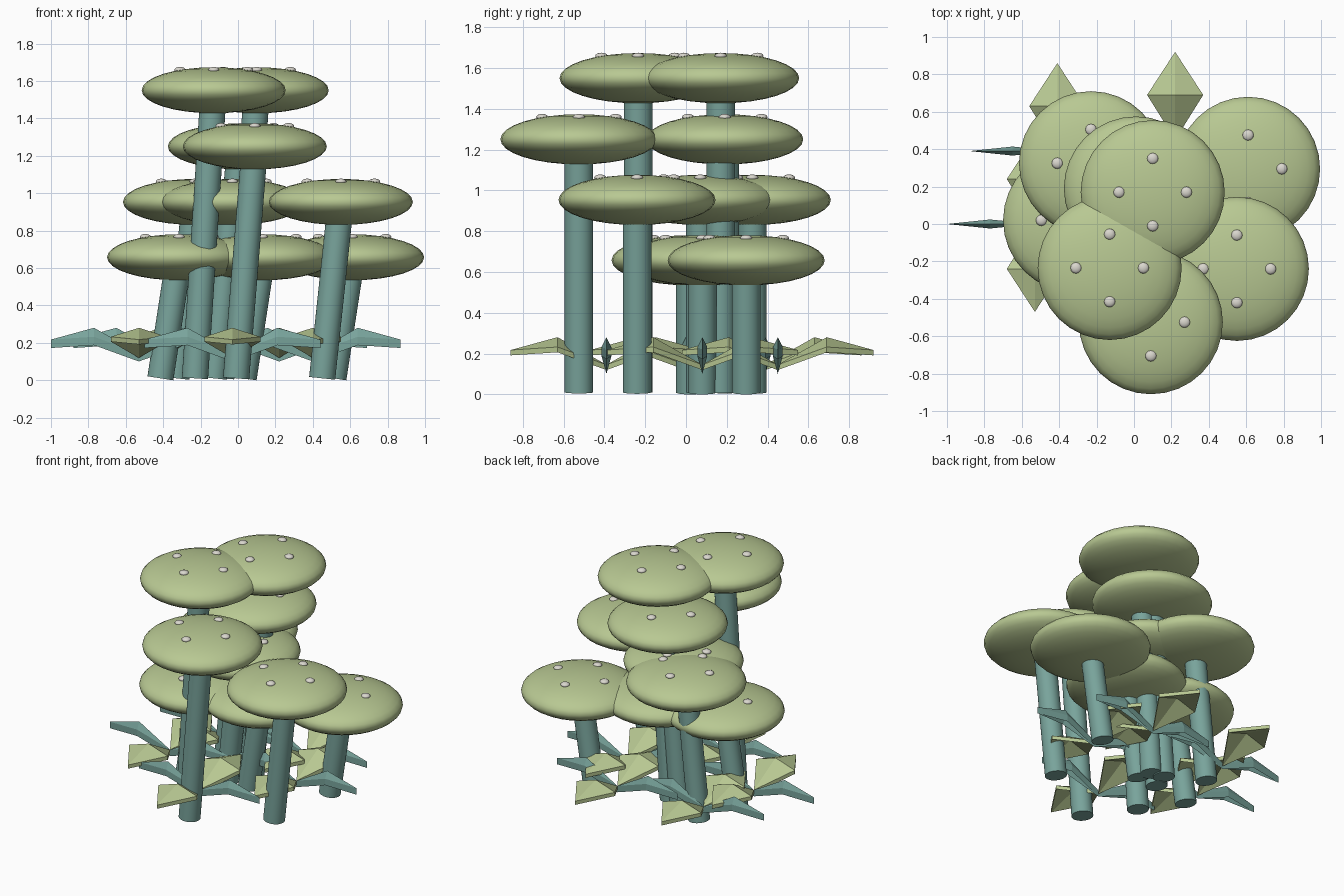
import bpy, bmesh, math
from mathutils import Vector, Matrix

if "Cube" in bpy.data.objects:
    bpy.data.objects.remove(bpy.data.objects["Cube"])


def material(name, rgb):
    m = bpy.data.materials.new(name)
    m.diffuse_color = (*rgb, 1)
    m.use_nodes = True
    m.node_tree.nodes["Principled BSDF"].inputs["Base Color"].default_value = m.diffuse_color
    return m


GREEN = material("pale_green", (0.48, 0.58, 0.29))
TEAL = material("dusty_teal", (0.19, 0.37, 0.33))
WHITE = material("spot_white", (0.70, 0.68, 0.62))


def finish(bm, name, mat, smooth=True):
    bmesh.ops.recalc_face_normals(bm, faces=bm.faces[:])
    mesh = bpy.data.meshes.new(name)
    bm.to_mesh(mesh)
    bm.free()
    mesh.materials.append(mat)
    ob = bpy.data.objects.new(name, mesh)
    bpy.context.collection.objects.link(ob)
    if smooth:
        bpy.ops.object.select_all(action='DESELECT')
        ob.select_set(True)
        bpy.context.view_layer.objects.active = ob
        bpy.ops.object.shade_smooth_by_angle(angle=math.radians(40))
    return ob


def ellipsoid(bm, centre, radius, height, segs, rings):
    mat = Matrix.Translation(centre) @ Matrix.Diagonal((radius, radius, height, 1))
    bmesh.ops.create_uvsphere(bm, u_segments=segs, v_segments=rings, radius=1, matrix=mat)


CAP_R, CAP_H, STEM_R, LEAN, SPOT_D = 0.385, 0.123, 0.07, 0.10, 0.18


def mushroom(x, y, z):
    top, base = Vector((x, y, z)), Vector((x - LEAN, y, 0.01))
    # leaning stem
    axis = top - base
    bm = bmesh.new()
    mat = Matrix.Translation((top + base) / 2) @ axis.to_track_quat('Z', 'Y').to_matrix().to_4x4()
    bmesh.ops.create_cone(bm, cap_ends=True, segments=32, radius1=STEM_R, radius2=STEM_R,
                          depth=axis.length, matrix=mat)
    finish(bm, "stem", TEAL)
    # flattened cap
    bm = bmesh.new()
    ellipsoid(bm, top, CAP_R, CAP_H, 32, 16)
    finish(bm, "cap", GREEN)
    # four spots in a cross
    bm = bmesh.new()
    rise = CAP_H * math.sqrt(1 - (SPOT_D / CAP_R) ** 2)
    for k in range(4):
        a = k * math.pi / 2
        ellipsoid(bm, top + Vector((SPOT_D * math.cos(a), SPOT_D * math.sin(a), rise)),
                  0.03, 0.016, 12, 8)
    finish(bm, "cap_spots", WHITE)


# folded, kite-shaped blade pointing along local +x
def leaf(bm, angle, origin, half_width, thick):
    rot = Matrix.Translation((*origin, 0)) @ Matrix.Rotation(angle, 4, 'Z')
    outline = [(0, 0, 0.145), (0.24, -half_width, 0.232), (0.47, 0, 0.217),
               (0.24, half_width, 0.232), (0.24, 0, 0.28)]
    upper = [bm.verts.new(rot @ Vector(p)) for p in outline]
    lower = [bm.verts.new(rot @ Vector((p[0], p[1], p[2] - thick))) for p in outline]
    for a, b in ((0, 1), (1, 2), (2, 3), (3, 0)):
        bm.faces.new((upper[a], upper[b], upper[4]))
        bm.faces.new((lower[b], lower[a], lower[4]))
        bm.faces.new((upper[b], upper[a], lower[a], lower[b]))


def leaf_star(x, y):
    for name, mat, start, width, thick in (("broad_leaves", GREEN, math.pi / 2, 0.15, 0.026),
                                           ("narrow_leaves", TEAL, 0, 0.024, 0.045)):
        bm = bmesh.new()
        for k in (0, 1):
            leaf(bm, start + k * math.pi, (x, y), width, thick)
        finish(bm, name, mat, smooth=False)


# cap centres, from tallest to shortest
for centre in ((-0.13, -0.235, 1.55), (0.10, 0.17, 1.55),
               (0.09, -0.525, 1.25), (0.01, 0.19, 1.25),
               (-0.23, 0.325, 0.953), (-0.03, 0.07, 0.953), (0.55, -0.24, 0.953),
               (-0.315, 0.02, 0.657), (0.61, 0.295, 0.657), (0.13, 0.08, 0.657)):
    mushroom(*centre)

# undergrowth
for spot in ((-0.41, 0.39), (0.22, 0.45), (-0.53, 0.0), (-0.03, -0.39), (0.40, 0.08)):
    leaf_star(*spot)
